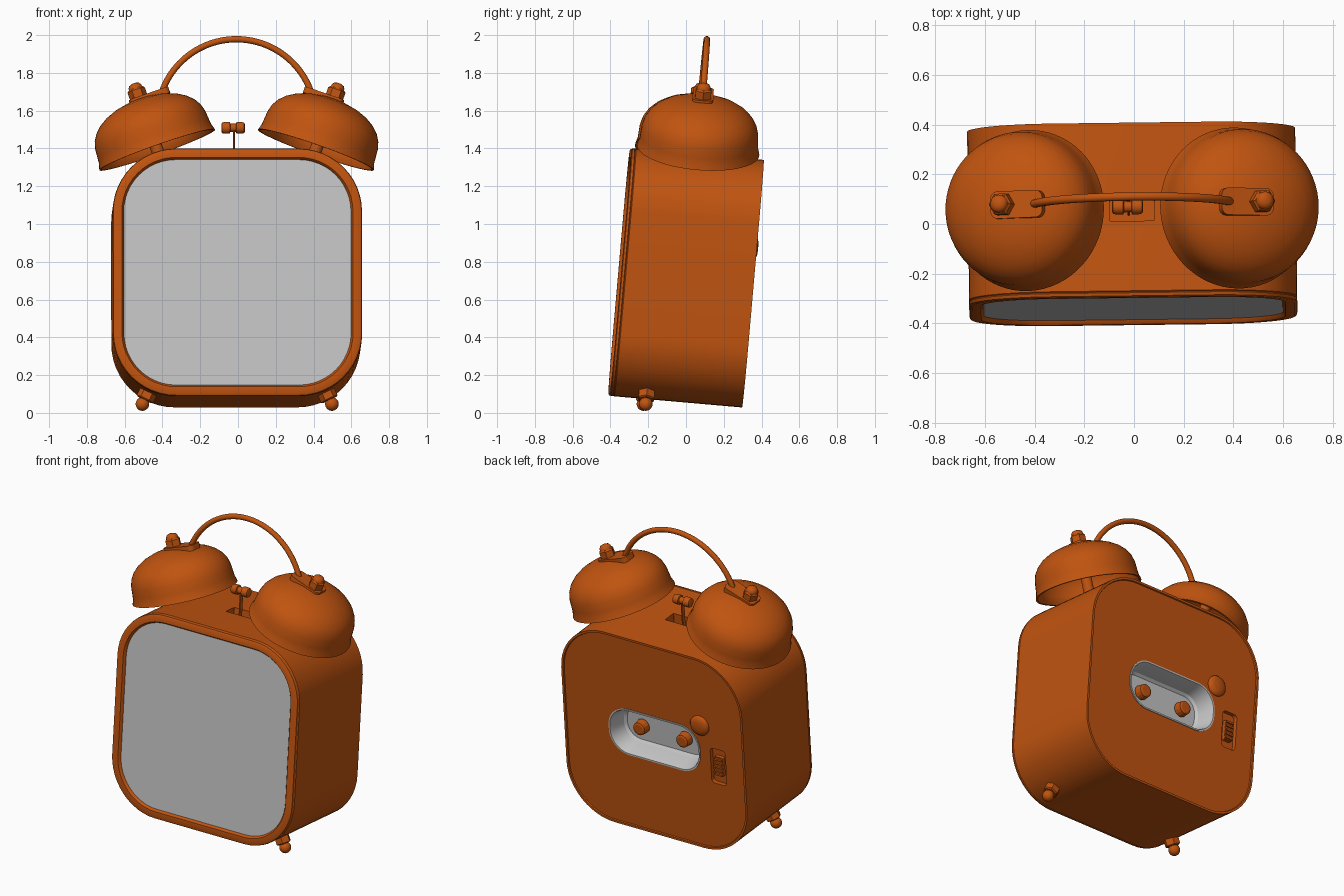
import bpy, bmesh, math
from mathutils import Matrix, Vector

old = bpy.data.objects.get("Cube")
if old:
    bpy.data.objects.remove(old, do_unlink=True)


def material(name, rgb):
    m = bpy.data.materials.new(name)
    m.use_nodes = True
    m.diffuse_color = (*rgb, 1)
    m.node_tree.nodes["Principled BSDF"].inputs["Base Color"].default_value = (*rgb, 1)
    return m


ORANGE = material("burnt orange", (0.53, 0.088, 0.005))
GREY = material("light grey", (0.56, 0.56, 0.56))

# The whole clock leans back a little and is turned very slightly
POSE = (Matrix.Translation((-0.007, 0, 0.715)) @ Matrix.Rotation(math.radians(0.7), 4, 'Z')
        @ Matrix.Rotation(math.radians(-5), 4, 'X'))
BACKWARD = Matrix.Rotation(math.radians(-90), 4, 'X')   # stacks along +y


def move(x, y, z):
    return Matrix.Translation((x, y, z))


def circle(r, n):
    return [(r * math.cos(2 * math.pi * i / n), r * math.sin(2 * math.pi * i / n)) for i in range(n)]


def rounded(w, h, r, inset=0.0, seg=12):
    w, h, r = w / 2 - inset, h / 2 - inset, max(r - inset, 0.004)
    pts = []
    for k, (sx, sy) in enumerate([(1, 1), (-1, 1), (-1, -1), (1, -1)]):
        for i in range(seg + 1):
            a = math.pi / 2 * (k + i / seg)
            pts.append((sx * (w - r) + r * math.cos(a), sy * (h - r) + r * math.sin(a)))
    return pts


def stack(name, rings, mat, matrix=Matrix(), cap_end=True, cap_start=True, angle=30):
    """Bridge a pile of (outline, height) rings into one skin."""
    bm = bmesh.new()
    loops = [[bm.verts.new((x, y, z)) for x, y in pts] for pts, z in rings]
    n = len(loops[0])
    for a, b in zip(loops, loops[1:]):
        for i in range(n):
            j = (i + 1) % n
            bm.faces.new((a[i], a[j], b[j], b[i]))
    if cap_start:
        bm.faces.new(loops[0][::-1])
    if cap_end:
        bm.faces.new(loops[-1])
    bmesh.ops.recalc_face_normals(bm, faces=bm.faces)
    bm.transform(POSE @ matrix)
    me = bpy.data.meshes.new(name)
    bm.to_mesh(me)
    bm.free()
    me.materials.append(mat)
    ob = bpy.data.objects.new(name, me)
    bpy.context.collection.objects.link(ob)
    smooth(ob, angle)
    return ob


def smooth(ob, angle=30):
    bpy.ops.object.select_all(action='DESELECT')
    ob.select_set(True)
    bpy.context.view_layer.objects.active = ob
    bpy.ops.object.shade_smooth_by_angle(angle=math.radians(angle))


def lathe(name, profile, n, matrix, mat=ORANGE, angle=30):
    return stack(name, [(circle(r, n), z) for r, z in profile], mat, matrix, angle=angle)


def slab(name, w, h, r, z0, z1, matrix, mat=ORANGE):
    return stack(name, [(rounded(w, h, r), z0), (rounded(w, h, r), z1)], mat, matrix)


def cut(target, cutter):
    mod = target.modifiers.new("cut", 'BOOLEAN')
    mod.operation, mod.solver, mod.object = 'DIFFERENCE', 'EXACT', cutter
    bpy.context.view_layer.objects.active = target
    bpy.ops.object.modifier_apply(modifier=mod.name)
    bpy.data.objects.remove(cutter, do_unlink=True)


# Case: front recess, rounded bezel, seam, sides, sunken back panel
W, H, R, D = 1.32, 1.315, 0.335, 0.352
case_rings = [(-0.33, 0.06), (-0.342, 0.056), (-D, 0.048), (-D, 0.012), (-0.347, 0.003), (-0.335, 0),
              (-0.331, 0.004), (-0.327, 0), (D, 0), (D, 0.014), (D - 0.008, 0.017)]
case = stack("case", [(rounded(W, H, R, i), y) for y, i in case_rings], ORANGE, BACKWARD)
cut(case, slab("tray_cutter", 0.655, 0.305, 0.14, 0.2, 0.4, BACKWARD))
cut(case, slab("hammer_slot_cutter", 0.18, 0.09, 0.005, 0.56, 0.75, Matrix()))
SWITCH = move(-0.46, 0, -0.065) @ BACKWARD
cut(case, slab("switch_cutter", 0.11, 0.24, 0.025, D - 0.035, 0.4, SWITCH))
smooth(case)

# Dial plate
stack("dial", [(rounded(W, H, R, 0.058), -0.334), (rounded(W, H, R, 0.058), -0.326)], GREY, BACKWARD)

# Grey tray in the back with two setting knobs
tray = [(0.33, -0.002), (D - 0.002, -0.004), (D - 0.002, 0.006), (0.335, 0.012), (0.235, 0.03), (0.22, 0.045)]
stack("back_tray", [(rounded(0.66, 0.31, 0.14, i), y) for y, i in tray], GREY, BACKWARD, cap_start=False)
for side, label in ((1, "left"), (-1, "right")):
    lathe(label + "_setting_knob", [(0.025, 0.2), (0.025, 0.235), (0.048, 0.24), (0.042, 0.285), (0.03, 0.29)],
          14, move(side * 0.157, 0, 0) @ BACKWARD, angle=20)

# Round button and sliding switch
lathe("back_button", [(0.066, 0.33), (0.066, 0.352), (0.058, 0.362), (0.035, 0.369), (0.008, 0.371)],
      32, move(-0.34, 0, 0.19) @ BACKWARD, angle=40)
slab("switch_slider", 0.06, 0.13, 0.008, 0.31, 0.34, SWITCH)
for k in range(-2, 3):
    slab("switch_ridge", 0.06, 0.012, 0.004, 0.335, 0.352, SWITCH @ move(0, k * 0.026, 0))

# Bells with posts, plates and nuts; feet below
outer = [(0.325, 0), (0.315, 0.035), (0.313, 0.06), (0.309, 0.11), (0.298, 0.15), (0.277, 0.185),
         (0.245, 0.217), (0.2, 0.245), (0.14, 0.268), (0.07, 0.282), (0.015, 0.285)]
inner = [(max(r - 0.012, 0.005), max(z - 0.012, 0)) for r, z in outer]
for side, label in ((1, "left"), (-1, "right")):
    bell = move(side * 0.42, 0, 0.68) @ Matrix.Rotation(side * math.radians(19.3), 4, 'Y')
    lathe(label + "_bell", inner[::-1] + outer, 64, bell, angle=40)
    lathe(label + "_bell_post", [(0.033, -0.09), (0.033, 0.28)], 20, bell)
    slab(label + "_bell_plate", 0.22, 0.11, 0.03, 0.262, 0.296, bell @ move(-side * 0.055, 0, 0))
    lathe(label + "_bell_nut", [(0.048, 0.29), (0.048, 0.337), (0.04, 0.345)], 6, bell, angle=10)
    lathe(label + "_bell_nut_cap", [(0.037, 0.335), (0.036, 0.355), (0.028, 0.368), (0.012, 0.374)], 20, bell, angle=50)

    foot = move(side * 0.325, -0.16, -0.3225) @ Matrix.Rotation(side * math.radians(180 - 26), 4, 'Y')
    lathe(label + "_foot_nut", [(0.048, 0.31), (0.048, 0.372), (0.04, 0.378)], 6, foot, angle=10)
    ball = [(0.036 * math.sin(a), 0.403 - 0.036 * math.cos(a))
            for a in [math.pi * (0.04 + 0.92 * i / 12) for i in range(13)]]
    lathe(label + "_foot_ball", ball, 24, foot, angle=60)

# Hammer on a thin strip
lathe("hammer_head", [(0.02, -0.062), (0.028, -0.058), (0.031, -0.045), (0.031, -0.018), (0.022, -0.015),
                      (0.022, 0.015), (0.031, 0.018), (0.031, 0.045), (0.028, 0.058), (0.02, 0.062)],
      28, move(-0.018, 0, 0.797) @ Matrix.Rotation(math.pi / 2, 4, 'Y'))
slab("hammer_stem", 0.009, 0.03, 0.004, 0.55, 0.79, move(-0.014, 0, 0))

# Carrying handle: a bent rod between the bell plates
curve = bpy.data.curves.new("handle", 'CURVE')
curve.dimensions = '3D'
curve.bevel_depth = 0.017
curve.bevel_resolution = 4
curve.use_fill_caps = True
spline = curve.splines.new('POLY')
steps = 48
spline.points.add(steps)
for i, p in enumerate(spline.points):
    a = math.radians(16 + 148 * i / steps)
    p.co = (*(POSE @ Vector((0.418 * math.cos(a), 0, 0.85 + 0.418 * math.sin(a)))), 1)
curve.materials.append(ORANGE)
handle = bpy.data.objects.new("handle", curve)
bpy.context.collection.objects.link(handle)
bpy.ops.object.select_all(action='DESELECT')
handle.select_set(True)
bpy.context.view_layer.objects.active = handle
bpy.ops.object.convert(target='MESH')
smooth(bpy.context.view_layer.objects.active, 40)
